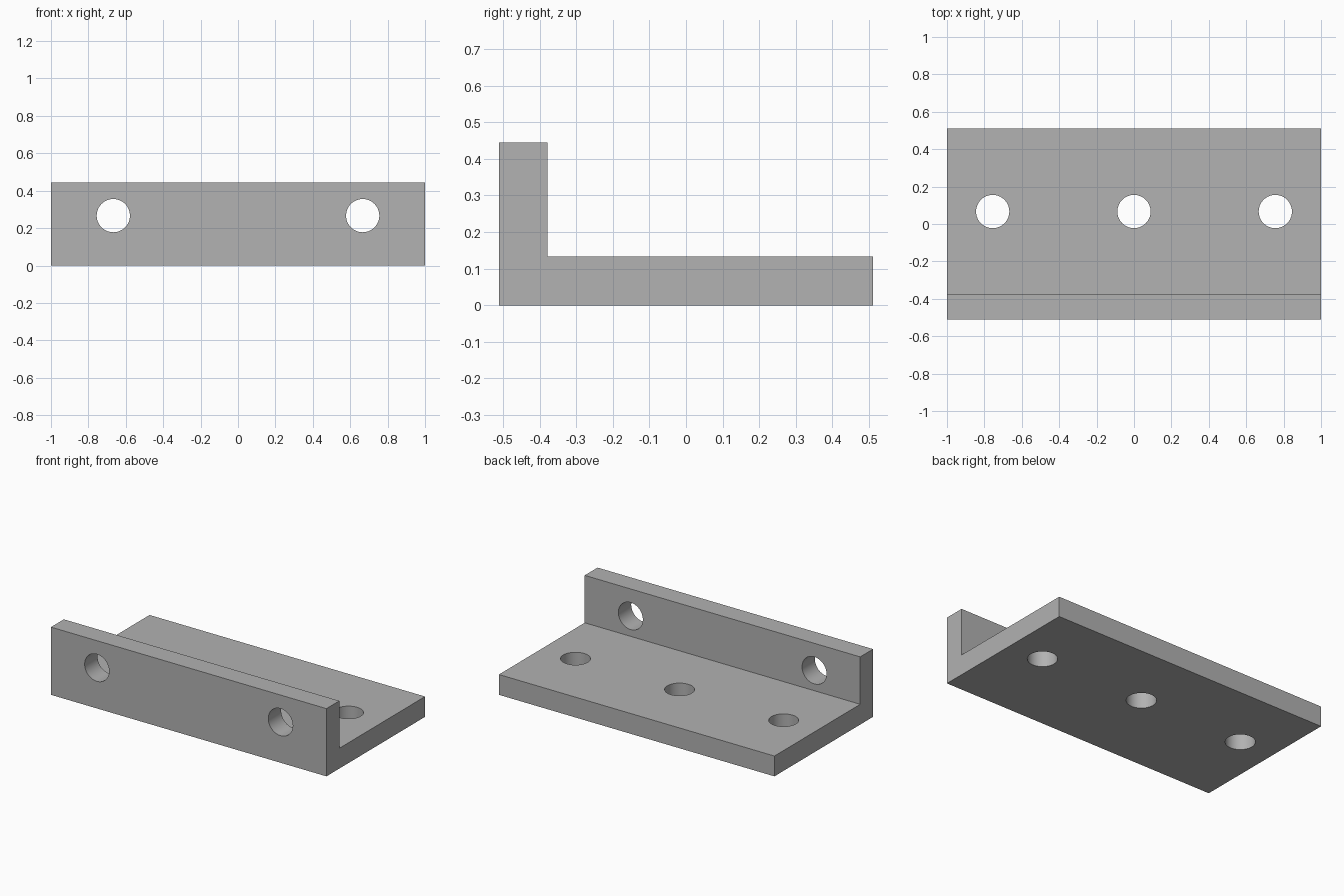
import bpy
import bmesh
from math import pi, radians
from mathutils import Matrix

cube = bpy.data.objects.get("Cube")
if cube:
    bpy.data.objects.remove(cube, do_unlink=True)

U = 2 / 45                       # one design unit
LENGTH, DEPTH, HEIGHT, WALL = 45 * U, 23 * U, 10 * U, 3 * U
HOLE_RADIUS = 2 * U

grey = bpy.data.materials.new("plain_grey")
grey.use_nodes = True
colour = (0.445, 0.445, 0.445, 1)
grey.diffuse_color = colour
grey.node_tree.nodes["Principled BSDF"].inputs["Base Color"].default_value = colour


def add_object(name, bm):
    bmesh.ops.recalc_face_normals(bm, faces=bm.faces)
    mesh = bpy.data.meshes.new(name)
    bm.to_mesh(mesh)
    bm.free()
    mesh.materials.append(grey)
    obj = bpy.data.objects.new(name, mesh)
    bpy.context.collection.objects.link(obj)
    return obj


# L-shaped section swept along the length
front, back = -DEPTH / 2, DEPTH / 2
section = [(front, 0), (back, 0), (back, WALL), (front + WALL, WALL),
           (front + WALL, HEIGHT), (front, HEIGHT)]
bm = bmesh.new()
face = bm.faces.new([bm.verts.new((-LENGTH / 2, y, z)) for y, z in section])
swept = bmesh.ops.extrude_face_region(bm, geom=[face])["geom"]
bmesh.ops.translate(bm, vec=(LENGTH, 0, 0),
                    verts=[v for v in swept if isinstance(v, bmesh.types.BMVert)])
bracket = add_object("angle_bracket", bm)

# Bolt holes: three through the base, two through the upright flange
upright = Matrix.Rotation(pi / 2, 4, 'X')
holes = [Matrix.Translation((x * U, 1.5 * U, WALL / 2)) for x in (-17, 0, 17)]
holes += [Matrix.Translation((x * U, front + WALL / 2, 6 * U)) @ upright
          for x in (-15, 15)]
bm = bmesh.new()
for matrix in holes:
    bmesh.ops.create_cone(bm, cap_ends=True, segments=64, radius1=HOLE_RADIUS,
                          radius2=HOLE_RADIUS, depth=WALL * 2, matrix=matrix)
cutter = add_object("hole_cutter", bm)
cutter.hide_render = True

# Cut the holes and keep only the finished bracket
cut = bracket.modifiers.new("bolt_holes", 'BOOLEAN')
cut.operation = 'DIFFERENCE'
cut.solver = 'EXACT'
cut.object = cutter
bpy.ops.object.select_all(action='DESELECT')
bracket.select_set(True)
bpy.context.view_layer.objects.active = bracket
bpy.ops.object.modifier_apply(modifier=cut.name)
bpy.data.objects.remove(cutter, do_unlink=True)
bpy.ops.object.shade_smooth_by_angle(angle=radians(30))
